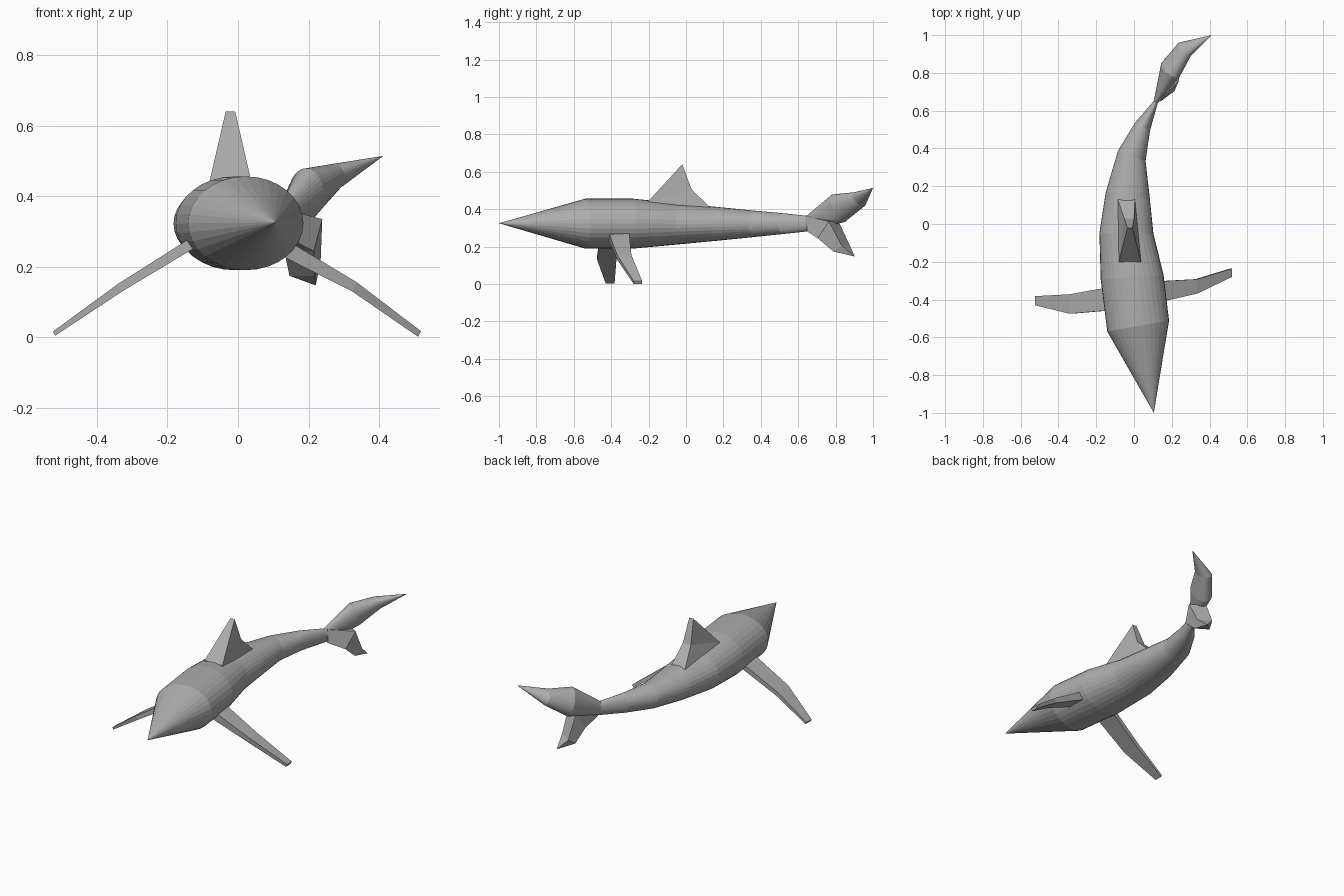
import bpy, math
from mathutils import Vector

if "Cube" in bpy.data.objects:
    bpy.data.objects.remove(bpy.data.objects["Cube"])

grey = bpy.data.materials.new("plain grey")
grey.diffuse_color = (0.42, 0.42, 0.42, 1)
grey.use_nodes = True
grey.node_tree.nodes["Principled BSDF"].inputs["Base Color"].default_value = grey.diffuse_color
SIDES = 32


def make(name, verts, faces):
    me = bpy.data.meshes.new(name)
    me.from_pydata(verts, [], faces)
    me.materials.append(grey)
    ob = bpy.data.objects.new(name, me)
    bpy.context.collection.objects.link(ob)
    return ob


def loft(name, rings, start=None, end=None):
    """Skin equal-sized rings; close the ends with a point or a flat cap."""
    n = len(rings[0])
    verts = [p for r in rings for p in r]
    faces = []
    for k in range(len(rings) - 1):
        for i in range(n):
            j = (i + 1) % n
            faces.append((k * n + i, k * n + j, k * n + n + j, k * n + n + i))
    last = (len(rings) - 1) * n
    if start:
        verts.append(start)
        faces += [(len(verts) - 1, (i + 1) % n, i) for i in range(n)]
    else:
        faces.append(tuple(reversed(range(n))))
    if end:
        verts.append(end)
        faces += [(len(verts) - 1, last + i, last + (i + 1) % n) for i in range(n)]
    else:
        faces.append(tuple(range(last, last + n)))
    return make(name, verts, faces)


def ring(x, y, z, half_w, half_h, yaw, lean=0.0):
    """Upright ellipse, turned by yaw degrees; lean shifts its top forward."""
    a = math.radians(yaw)
    side = Vector((math.cos(a), math.sin(a), 0))
    up = Vector((0, -lean, 1))
    pts = []
    for i in range(SIDES):
        t = -2 * math.pi * i / SIDES
        pts.append(Vector((x, y, z)) + side * half_w * math.cos(t) + up * half_h * math.sin(t))
    return pts


# body: pointed nose, bent spine, narrow tail stem
stations = [
    (0.022, -0.54, 0.323, 0.166, 0.133, 10),
    (-0.01, -0.28, 0.323, 0.167, 0.133, 4),
    (-0.04, -0.05, 0.322, 0.143, 0.111, -1),
    (-0.033, 0.15, 0.322, 0.118, 0.092, -8),
    (-0.012, 0.36, 0.322, 0.078, 0.071, -20),
    (0.045, 0.515, 0.323, 0.045, 0.056, -28),
    (0.115, 0.645, 0.323, 0.012, 0.042, -30),
]
# upper tail lobe continues the same skin
tail_stations = [
    (0.193, 0.815, 0.405, 0.058, 0.074, -32, 0.4),
    (0.268, 0.925, 0.453, 0.045, 0.038, -38, 0.6),
]
loft("body_and_upper_tail", [ring(*s) for s in stations + tail_stations],
     start=Vector((0.105, -1.0, 0.325)), end=Vector((0.412, 1.0, 0.514)))


def quad(center, side, chord):
    """Four corners around a centre: half side vector and half chord vector."""
    c, s, d = Vector(center), Vector(side), Vector(chord)
    return [c - s - d, c - s + d, c + s + d, c + s - d]


# lower tail lobe
loft("lower_tail_lobe", [
    quad((0.125, 0.655, 0.322), (0.012, -0.007, 0), (-0.002, 0, 0.04)),
    quad((0.185, 0.76, 0.29), (0.042, -0.026, 0), (0.012, 0.03, 0.045)),
    quad((0.19, 0.832, 0.19), (0.036, -0.022, 0), (0.008, 0.022, 0.016)),
], end=Vector((0.22, 0.902, 0.147)))

# dorsal fin: broad leading face, thin top, stepped trailing edge
fin = []
for y, z, left, right in [(-0.20, 0.445, -0.08, 0.037), (-0.02, 0.64, -0.035, -0.008),
                          (0.03, 0.505, -0.052, 0.0), (0.13, 0.41, -0.085, 0.005),
                          (0.10, 0.36, -0.085, 0.005), (-0.18, 0.36, -0.08, 0.037)]:
    fin += [(left, y, z), (right, y, z)]
fin_faces = [(2 * i, 2 * i + 1, (2 * i + 3) % 12, (2 * i + 2) % 12) for i in range(6)]
for s in (0, 1):
    tris = [(0, 2, 1), (0, 3, 2), (0, 4, 3), (0, 5, 4)]
    for t in tris:
        idx = [2 * v + s for v in t]
        fin_faces.append(tuple(idx if s else reversed(idx)))
make("dorsal_fin", fin, [tuple(reversed(f)) for f in fin_faces])


# pectoral fins: thin, swept blades with one bend; each section is
# (x, z, front y, back y, half thickness)
def pectoral(name, sections, sign):
    rings = []
    for x, z, y0, y1, t in sections:
        rings.append(quad((sign * x, (y0 + y1) / 2, z), (sign * 0.5 * t, 0, t), (0, (y1 - y0) / 2, 0)))
    return loft(name, rings)


pectoral("left_pectoral_fin", [(0.10, 0.285, -0.455, -0.33, 0.014), (0.335, 0.14, -0.475, -0.372, 0.011),
                               (0.522, 0.01, -0.43, -0.382, 0.006)], -1)
pectoral("right_pectoral_fin", [(0.10, 0.27, -0.42, -0.305, 0.022), (0.33, 0.143, -0.368, -0.292, 0.013),
                                (0.515, 0.009, -0.28, -0.235, 0.008)], 1)

# consistent outward normals
import bmesh
for ob in bpy.data.objects:
    bm = bmesh.new()
    bm.from_mesh(ob.data)
    bmesh.ops.recalc_face_normals(bm, faces=bm.faces)
    bm.to_mesh(ob.data)
    bm.free()
